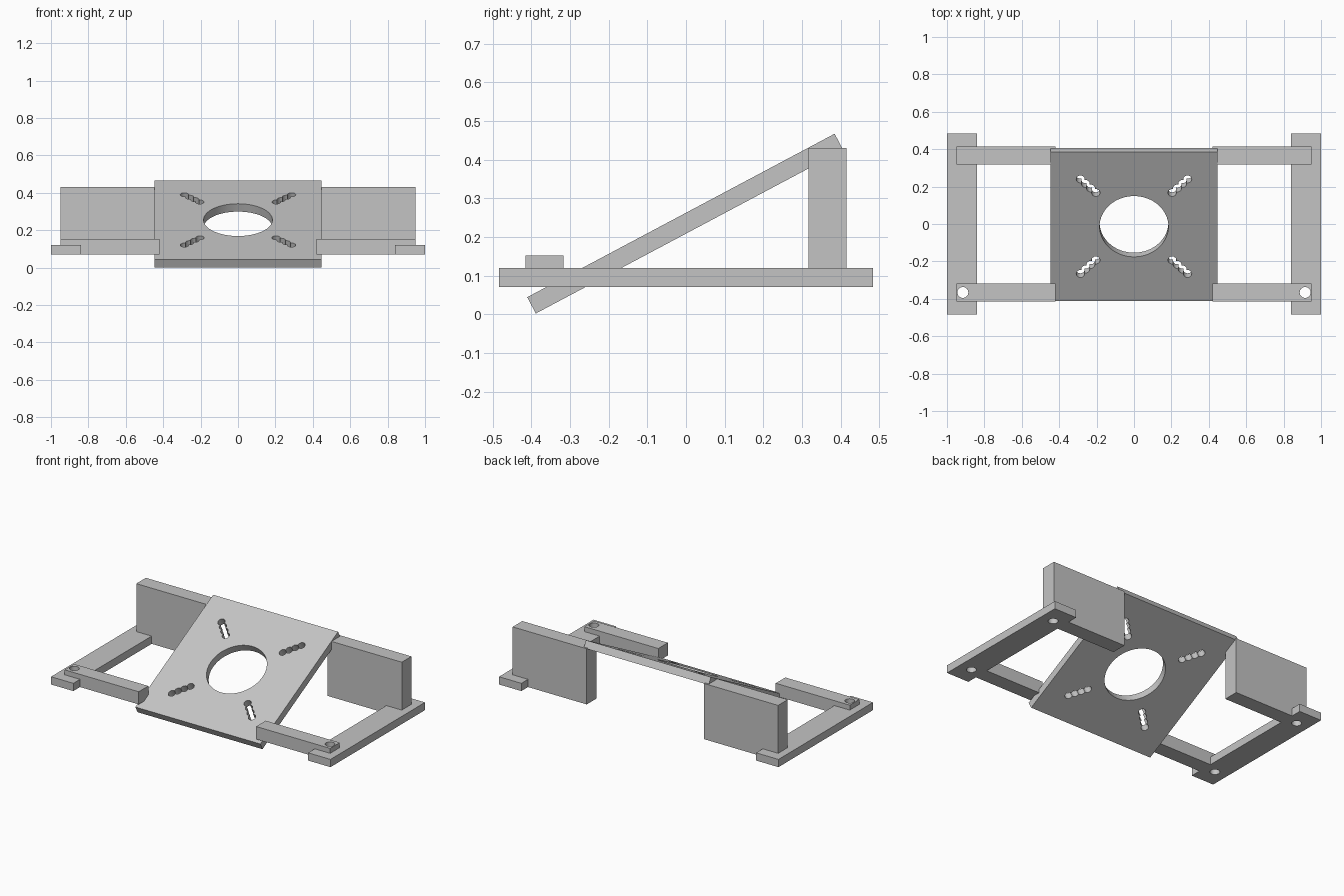
import bpy
import math
from mathutils import Matrix

if "Cube" in bpy.data.objects:
    bpy.data.objects.remove(bpy.data.objects["Cube"], do_unlink=True)

# One plain grey for every part
GREY = (0.55, 0.55, 0.55, 1.0)
grey = bpy.data.materials.new("light grey")
grey.use_nodes = True
grey.diffuse_color = GREY
grey.node_tree.nodes["Principled BSDF"].inputs["Base Color"].default_value = GREY


def box(name, lo, hi):
    """Box between two opposite corners."""
    bpy.ops.mesh.primitive_cube_add(size=1)
    ob = bpy.context.object
    ob.name = name
    size = [b - a for a, b in zip(lo, hi)]
    mid = [(a + b) / 2 for a, b in zip(lo, hi)]
    ob.data.transform(Matrix.Translation(mid) @ Matrix.Diagonal((*size, 1)))
    ob.data.materials.append(grey)
    return ob


def pin(x, y, radius, z0, z1, sides=32):
    """Vertical cylinder used as a hole cutter."""
    bpy.ops.mesh.primitive_cylinder_add(vertices=sides, radius=radius, depth=z1 - z0)
    ob = bpy.context.object
    ob.name = "hole_cutter"
    ob.hide_render = True
    ob.data.transform(Matrix.Translation((x, y, (z0 + z1) / 2)))
    ob.data.materials.append(grey)
    return ob


def activate(ob):
    bpy.ops.object.select_all(action='DESELECT')
    ob.select_set(True)
    bpy.context.view_layer.objects.active = ob


def combine(ob, other, operation):
    """Apply a boolean and discard the second object."""
    activate(ob)
    mod = ob.modifiers.new(operation.lower(), 'BOOLEAN')
    mod.operation = operation
    mod.solver = 'EXACT'
    mod.object = other
    bpy.ops.object.modifier_apply(modifier=mod.name)
    bpy.data.objects.remove(other, do_unlink=True)


def smooth(ob):
    activate(ob)
    bpy.ops.object.shade_smooth_by_angle(angle=math.radians(30))


# Side frames: floor rail, low front bar and tall rear block, flush underneath
for name, s in (("left", 1), ("right", -1)):
    def side_box(part, x0, x1, y0, y1, z0, z1):
        xs = sorted((s * x0, s * x1))
        return box(part, (xs[0], y0, z0), (xs[1], y1, z1))

    frame = side_box(name + "_side_frame", 0.84, 1.0, -0.483, 0.483, 0.07, 0.12)
    combine(frame, side_box("front_bar", 0.42, 0.95, -0.415, -0.317, 0.07, 0.152), 'UNION')
    combine(frame, side_box("rear_block", 0.42, 0.95, 0.317, 0.415, 0.07, 0.43), 'UNION')
    # Through hole at the front, blind hole under the rear block
    combine(frame, pin(s * 0.915, -0.366, 0.029, 0.0, 0.3), 'DIFFERENCE')
    combine(frame, pin(s * 0.915, 0.366, 0.029, 0.0, 0.12), 'DIFFERENCE')
    smooth(frame)

# Tilted square plate, cut flat and then rotated into place
plate = box("tilted_plate", (-0.447, -0.45, -0.0238), (0.447, 0.45, 0.0238))
combine(plate, pin(0, 0, 0.184, -0.1, 0.1, 64), 'DIFFERENCE')

# Scalloped diagonal slots, each a row of overlapping drilled holes
for sx in (-1, 1):
    for sy in (-1, 1):
        for i in range(4):
            d = 0.204 + 0.0275 * i
            combine(plate, pin(sx * d, sy * d, 0.0225, -0.1, 0.1, 24), 'DIFFERENCE')

plate.data.transform(Matrix.Translation((-0.0, -0.002, 0.2345))
                     @ Matrix.Rotation(math.radians(28), 4, 'X'))
smooth(plate)
